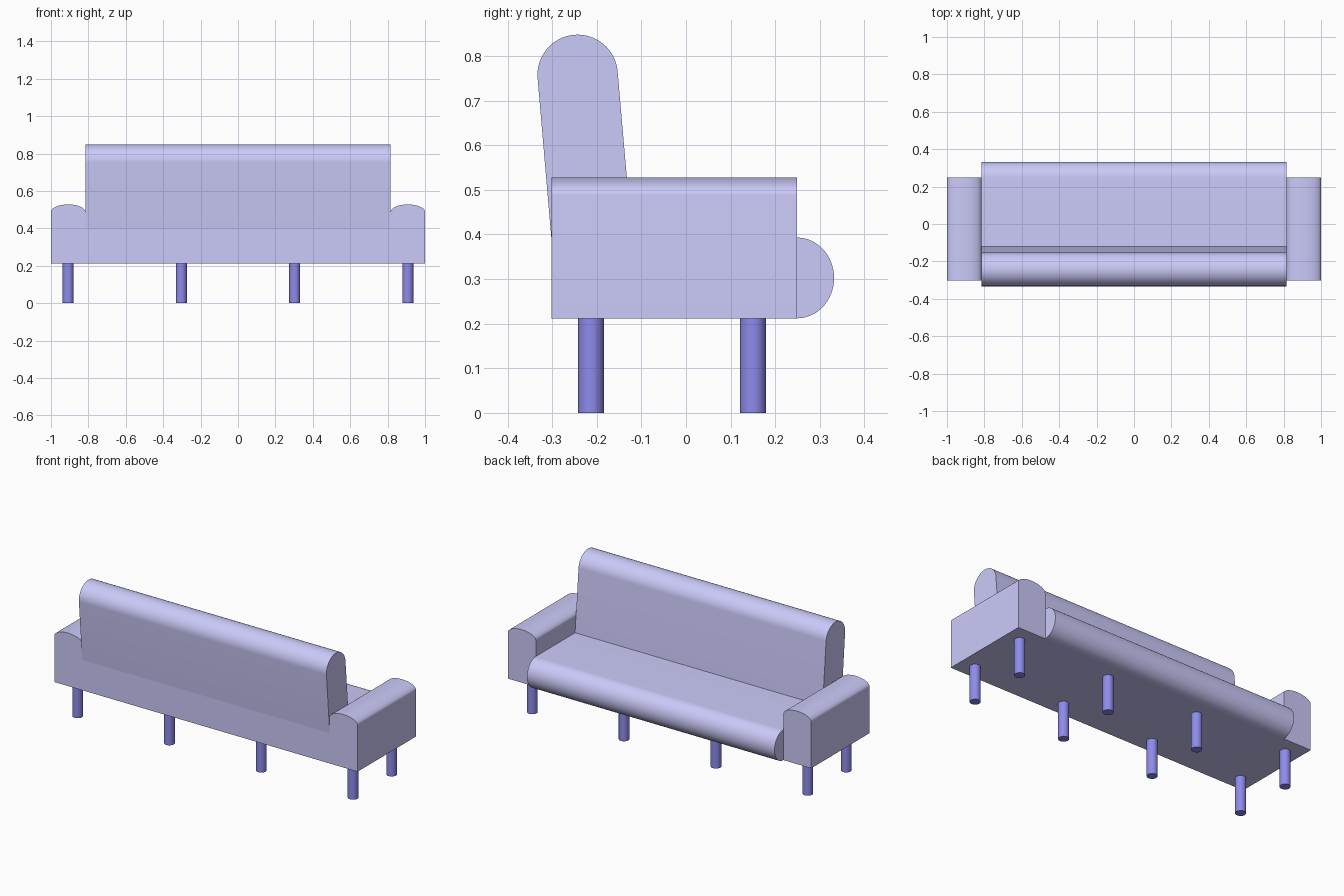
import bpy, bmesh, math
from mathutils import Vector

if "Cube" in bpy.data.objects:
    bpy.data.objects.remove(bpy.data.objects["Cube"])


def material(name, rgb):
    m = bpy.data.materials.new(name)
    m.diffuse_color = (*rgb, 1)
    m.use_nodes = True
    m.node_tree.nodes["Principled BSDF"].inputs["Base Color"].default_value = m.diffuse_color
    return m


fabric = material("fabric", (0.60, 0.59, 0.95))
leg_paint = material("leg_paint", (0.27, 0.26, 0.83))


def finish(obj, mat):
    obj.data.materials.append(mat)
    bpy.ops.object.select_all(action='DESELECT')
    obj.select_set(True)
    bpy.context.view_layer.objects.active = obj
    bpy.ops.object.shade_smooth_by_angle(angle=math.radians(35))


def arc(centre, ru, rv, start, end, n=32):
    a = [math.radians(start + (end - start) * i / n) for i in range(n + 1)]
    return [(centre[0] + ru * math.cos(t), centre[1] + rv * math.sin(t)) for t in a]


def extrude(name, points, offset):
    """Extrude a closed 3D outline along offset."""
    bm = bmesh.new()
    face = bm.faces.new([bm.verts.new(p) for p in points])
    new = bmesh.ops.extrude_face_region(bm, geom=[face])["geom"]
    bmesh.ops.translate(bm, vec=Vector(offset),
                        verts=[v for v in new if isinstance(v, bmesh.types.BMVert)])
    bmesh.ops.recalc_face_normals(bm, faces=bm.faces)
    mesh = bpy.data.meshes.new(name)
    bm.to_mesh(mesh)
    bm.free()
    obj = bpy.data.objects.new(name, mesh)
    bpy.context.collection.objects.link(obj)
    finish(obj, fabric)


BASE, SEAT_TOP, HALF, BACK_Y = 0.212, 0.393, 0.816, -0.302

# seat with a rounded front roll
mid, r = (BASE + SEAT_TOP) / 2, (SEAT_TOP - BASE) / 2
profile = [(BACK_Y, SEAT_TOP), (BACK_Y, BASE)] + arc((0.249, mid), 0.083, r, -90, 90)
extrude("seat", [(-HALF, y, z) for y, z in profile], (2 * HALF, 0, 0))

# leaning backrest with a rounded top
tilt = 4.8
profile = [(BACK_Y, SEAT_TOP), (-0.121, SEAT_TOP)] + arc((-0.243, 0.758), 0.090, 0.090, tilt, 180 + tilt)
extrude("backrest", [(-HALF, y, z) for y, z in profile], (2 * HALF, 0, 0))

# armrests with arched tops
for side, label in ((-1, "left"), (1, "right")):
    cx = side * (1 + HALF) / 2
    hw = (1 - HALF) / 2
    profile = [(cx - hw, BASE), (cx + hw, BASE)] + arc((cx, 0.488), hw, 0.040, 0, 180)
    extrude(label + "_armrest", [(x, BACK_Y, z) for x, z in profile], (0, 0.551, 0))

# two rows of four round legs
for y, row in ((-0.213, "back"), (0.150, "front")):
    for i, x in enumerate((-0.908, -0.303, 0.303, 0.908)):
        bpy.ops.mesh.primitive_cylinder_add(vertices=32, radius=0.029, depth=BASE,
                                            location=(x, y, BASE / 2))
        leg = bpy.context.object
        leg.name = f"{row}_leg_{i + 1}"
        finish(leg, leg_paint)
